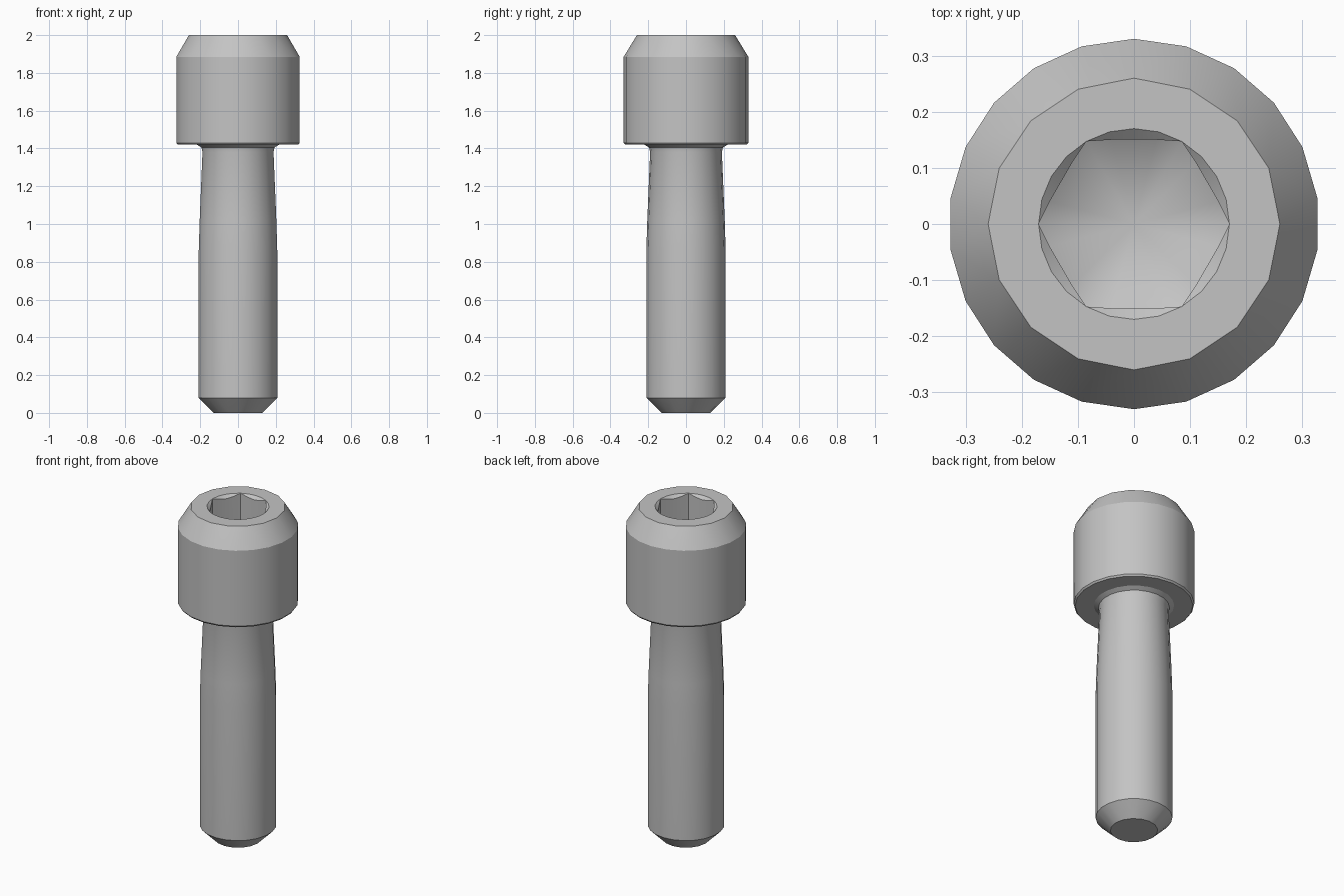
import bpy
import bmesh
import math

cube = bpy.data.objects.get("Cube")
if cube:
    bpy.data.objects.remove(cube, do_unlink=True)

steel = bpy.data.materials.new("grey steel")
steel.use_nodes = True
GREY = (0.55, 0.55, 0.55, 1.0)
steel.diffuse_color = GREY
steel.node_tree.nodes["Principled BSDF"].inputs["Base Color"].default_value = GREY


def circle(radius, z, sides=22):
    """Ring of points, with the first one at the back."""
    angles = [math.pi / 2 + math.tau * i / sides for i in range(sides)]
    return [(radius * math.cos(a), radius * math.sin(a), z) for a in angles]


def hexagon(corner, z=None, sides=24):
    """Hexagonal ring; without z it follows the conical lead-in of the socket."""
    points = []
    for x, y, _ in circle(1, 0, sides):
        a = math.atan2(y, x) % (math.pi / 3) - math.pi / 6
        r = min(corner, 1.02 * corner * math.cos(math.pi / 6) / math.cos(a))
        height = 2 - (corner - r) * 0.9 if z is None else z
        points.append((r * x, r * y, height))
    return points


def stitch(bm, low, high):
    """Join two rings that may have different numbers of points."""
    n, m = len(low), len(high)
    i = j = 0
    while i < n or j < m:
        a, b = low[i % n], high[j % m]
        step_low, step_high = (i + 1) * m, (j + 1) * n
        if step_low == step_high:
            bm.faces.new((a, low[(i + 1) % n], high[(j + 1) % m], b))
            i, j = i + 1, j + 1
        elif step_low < step_high:
            bm.faces.new((a, low[(i + 1) % n], b))
            i += 1
        else:
            bm.faces.new((a, high[(j + 1) % m], b))
            j += 1


def build(name, rings, cap_start=False, apex=None):
    bm = bmesh.new()
    loops = [[bm.verts.new(p) for p in ring] for ring in rings]
    for low, high in zip(loops, loops[1:]):
        stitch(bm, low, high)
    if cap_start:
        bm.faces.new(loops[0][::-1])
    if apex is not None:
        tip = bm.verts.new((0, 0, apex))
        last = loops[-1]
        for a, b in zip(last, last[1:] + last[:1]):
            bm.faces.new((a, b, tip))
    bmesh.ops.remove_doubles(bm, verts=bm.verts, dist=0.0005)
    mesh = bpy.data.meshes.new(name)
    bm.to_mesh(mesh)
    bm.free()
    mesh.materials.append(steel)
    obj = bpy.data.objects.new(name, mesh)
    bpy.context.collection.objects.link(obj)
    bpy.ops.object.select_all(action='DESELECT')
    obj.select_set(True)
    bpy.context.view_layer.objects.active = obj
    bpy.ops.object.shade_smooth_by_angle(angle=math.radians(30))
    return obj


# Shaft: chamfered tip, straight body, narrower neck and fillet under the head
build("shaft", [
    circle(0.13, 0, 16),
    circle(0.21, 0.08),
    circle(0.21, 0.86),
    circle(0.205, 1.02),
    circle(0.19, 1.38),
    circle(0.195, 1.405),
    circle(0.22, 1.42),
], cap_start=True)

# Head: underside, wall, chamfer, flat top and hexagonal socket with drilled floor
SOCKET = 0.17
FLOOR = 1.68
build("head", [
    circle(0.22, 1.42),
    circle(0.322, 1.42),
    circle(0.33, 1.43),
    circle(0.33, 1.885),
    circle(0.26, 2, 16),
    circle(SOCKET, 2, 24),
    hexagon(SOCKET),
    hexagon(SOCKET, FLOOR),
], apex=FLOOR - 0.09)
